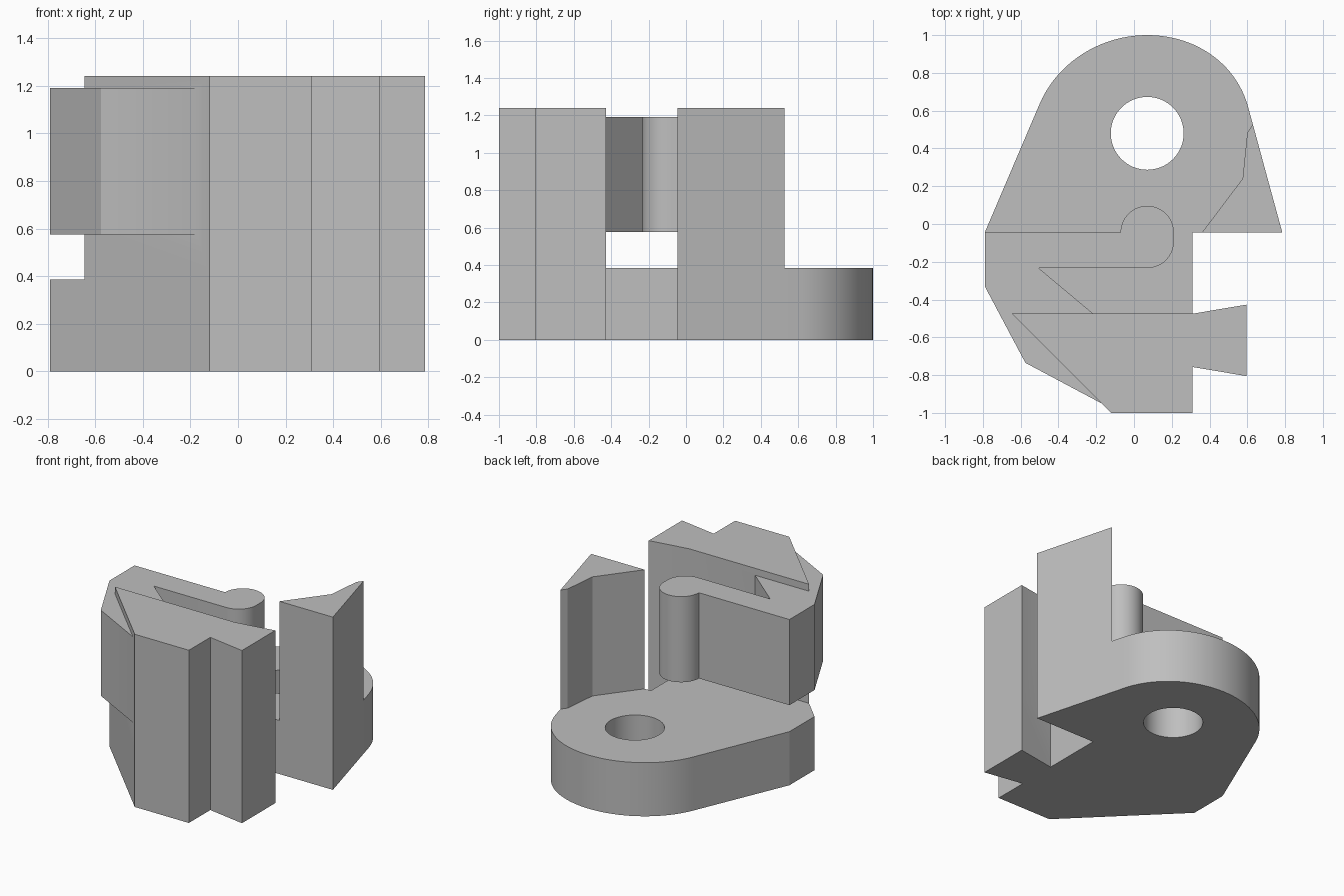
import bpy, bmesh, math
from mathutils import Vector
from mathutils.geometry import interpolate_bezier

cube = bpy.data.objects.get("Cube")
if cube:
    bpy.data.objects.remove(cube, do_unlink=True)

grey = bpy.data.materials.new("plain grey")
grey.use_nodes = True
grey.diffuse_color = (0.52, 0.52, 0.52, 1)
grey.node_tree.nodes["Principled BSDF"].inputs["Base Color"].default_value = (0.52, 0.52, 0.52, 1)


def prism(name, outline, bottom, top):
    """Extrude a plan outline between two heights."""
    bm = bmesh.new()
    face = bm.faces.new([bm.verts.new((p[0], p[1], bottom)) for p in outline])
    up = bmesh.ops.extrude_face_region(bm, geom=[face])["geom"]
    moved = [v for v in up if isinstance(v, bmesh.types.BMVert)]
    bmesh.ops.translate(bm, vec=(0, 0, top - bottom), verts=moved)
    bmesh.ops.recalc_face_normals(bm, faces=bm.faces)
    mesh = bpy.data.meshes.new(name)
    bm.to_mesh(mesh)
    bm.free()
    mesh.materials.append(grey)
    obj = bpy.data.objects.new(name, mesh)
    bpy.context.collection.objects.link(obj)
    return obj


def arc(cx, cy, r, start, end, steps):
    angles = [math.radians(start + (end - start) * i / steps) for i in range(steps + 1)]
    return [(cx + r * math.cos(a), cy + r * math.sin(a)) for a in angles]


def shoulder(start, corner, end):
    """Rounded transition between two tangent directions."""
    a, c, b = (Vector((*p, 0)) for p in (start, corner, end))
    return [(p.x, p.y) for p in interpolate_bezier(a, a.lerp(c, 0.6), b.lerp(c, 0.6), b, 24)]


def combine(target, other, operation):
    mod = target.modifiers.new(other.name, 'BOOLEAN')
    mod.operation = operation
    mod.solver = 'EXACT'
    mod.object = other
    bpy.context.view_layer.objects.active = target
    bpy.ops.object.modifier_apply(modifier=mod.name)
    bpy.data.objects.remove(other, do_unlink=True)


BASE_TOP, FULL_TOP = 0.385, 1.24
wing_tip, wing_end = (0.785, -0.045), (0.604, 0.62)

# Plan of the front block with its flared tooth
block_front = [(-0.12, -1), (0.31, -1), (0.31, -0.757), (0.595, -0.805),
               (0.595, -0.427), (0.31, -0.475)]

# Base plate with the domed back
dome = (shoulder(wing_end, (0.5, 1), (0.07, 1))
        + shoulder((0.07, 1), (-0.345, 1), (-0.5, 0.635))[1:])
base = prism("clip_body", block_front + [(0.31, -0.045), wing_tip] + dome
             + [(-0.79, -0.045), (-0.79, -0.33)], 0, BASE_TOP)

# Pin hole
combine(base, prism("pin_hole", arc(0.07, 0.48, 0.193, 0, 354.375, 63), -0.1, 0.6), 'DIFFERENCE')

# Tall front block
combine(base, prism("front_block", block_front + [(-0.645, -0.475)], 0, FULL_TOP), 'UNION')

# Tall side wing, flush with the slanted edge of the base
flush = Vector(wing_tip).lerp(Vector(wing_end), 0.86)
combine(base, prism("side_wing", [wing_tip, flush, (0.6, 0.485), (0.575, 0.24), (0.36, -0.045)],
                    0, FULL_TOP), 'UNION')

# Raised hook with the rounded end, rooted in the front block
bulb = arc(0.07, -0.092, 0.141, -90, 0, 14) + arc(0.07, -0.045, 0.141, 0, 180, 28)
hook = [(-0.79, -0.045), (-0.79, -0.33), (-0.575, -0.735), (-0.1, -0.988),
        (-0.1, -0.572), (-0.505, -0.233)] + bulb
combine(base, prism("hook", hook, 0.575, 1.19), 'UNION')

# Smooth the curved walls, keep the corners crisp
bpy.ops.object.select_all(action='DESELECT')
base.select_set(True)
bpy.context.view_layer.objects.active = base
bpy.ops.object.shade_smooth_by_angle(angle=math.radians(20))
